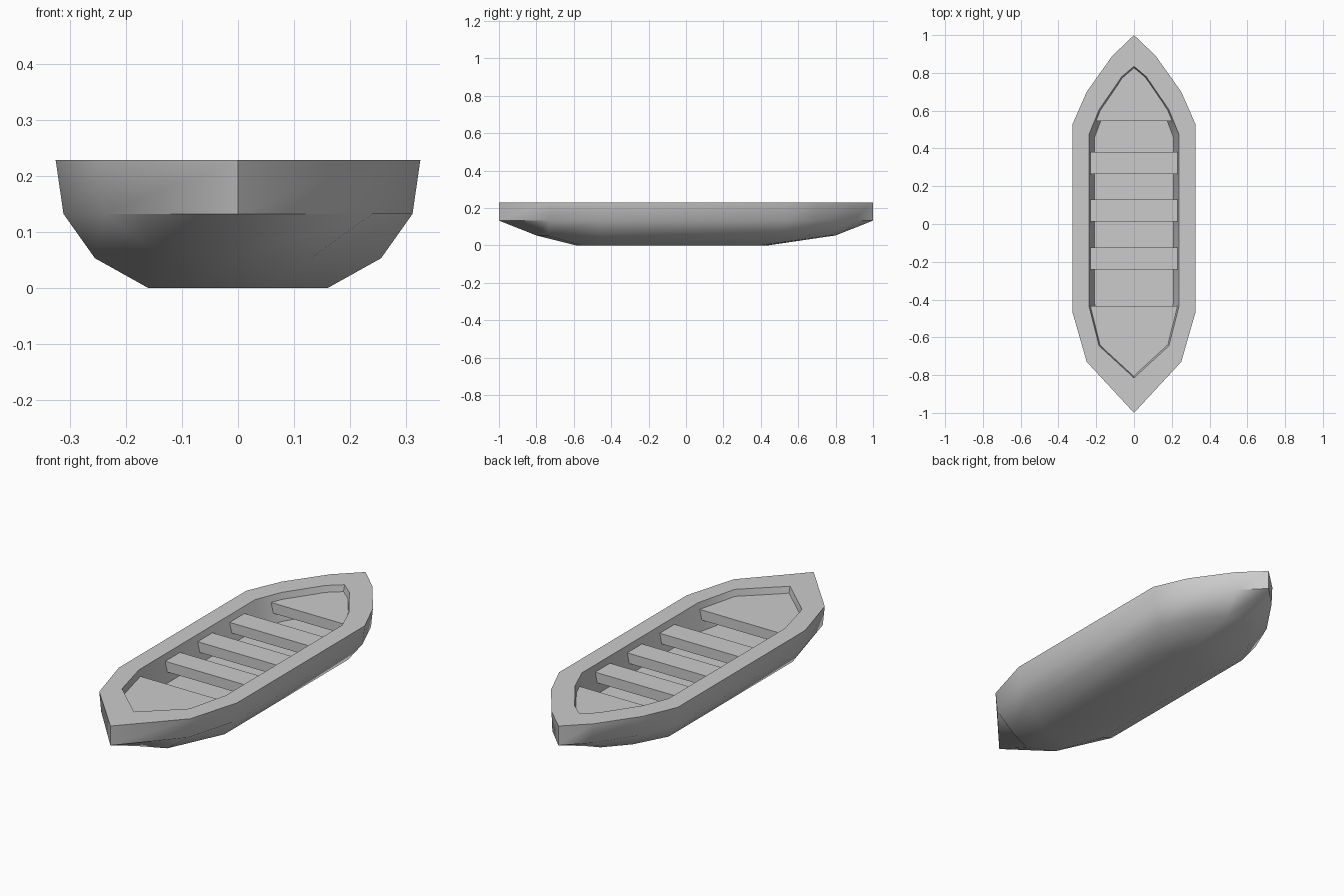
import bpy, bmesh, math

if "Cube" in bpy.data.objects:
    bpy.data.objects.remove(bpy.data.objects["Cube"], do_unlink=True)

gray = bpy.data.materials.new("plain_gray")
gray.use_nodes = True
COLOR = (0.6, 0.6, 0.6, 1)
gray.diffuse_color = COLOR
gray.node_tree.nodes["Principled BSDF"].inputs["Base Color"].default_value = COLOR


def mirrored(half):
    """Close a half outline, listed from bow to stern, across the centre line."""
    return half + [(-x, y) for x, y in reversed(half[1:-1])]


def add_loft(name, rings, smooth=False):
    """Skin a stack of (z, half outline) rings and cap both ends."""
    bm = bmesh.new()
    loops = [[bm.verts.new((x, y, z)) for x, y in mirrored(half)] for z, half in rings]
    for a, b in zip(loops, loops[1:]):
        n = len(a)
        for i in range(n):
            j = (i + 1) % n
            bm.faces.new((a[i], a[j], b[j], b[i]))
    bm.faces.new(loops[0])
    bm.faces.new(loops[-1])
    bmesh.ops.recalc_face_normals(bm, faces=bm.faces)
    mesh = bpy.data.meshes.new(name)
    bm.to_mesh(mesh)
    bm.free()
    obj = bpy.data.objects.new(name, mesh)
    bpy.context.collection.objects.link(obj)
    mesh.materials.append(gray)
    if smooth:
        bpy.ops.object.select_all(action='DESELECT')
        obj.select_set(True)
        bpy.context.view_layer.objects.active = obj
        bpy.ops.object.shade_smooth_by_angle(angle=math.radians(50))
    return obj


def scaled(half, sx, sy):
    return [(x * sx, y * sy) for x, y in half]


RIM, FLOOR, DECK, THICK = 0.228, 0.10, 0.197, 0.05

# Half outlines from bow to stern
keel = [(0, -.59), (.08, -.56), (.16, -.43), (.16, .33), (.1, .4), (.04, .43), (0, .44)]
bilge = [(0, -.8), (.13, -.74), (.255, -.47), (.255, .5), (.17, .66), (.07, .77), (0, .8)]
gunwale = [(0, -1), (.25, -.73), (.325, -.47), (.325, .53), (.25, .7), (.115, .89), (0, 1)]
opening = [(0, -.815), (.185, -.645), (.238, -.435), (.238, .475), (.185, .605), (.065, .78), (0, .835)]

# Hull: outside skin, flat rim, then down the inner walls to the floor
add_loft("hull", [
    (0, keel),
    (.053, bilge),
    (.132, scaled(gunwale, .957, 1)),
    (RIM, gunwale),
    (RIM, opening),
    (FLOOR, scaled(opening, .88, .96)),
], smooth=True)


def add_plate(name, half):
    add_loft(name, [(DECK - THICK, half), (DECK, half)])


# End decks, let into the hull walls
add_plate("bow_deck", opening[:3] + [(0, opening[2][1])])
add_plate("stern_deck", [(0, .545), (.21, .545)] + opening[4:])

# Three rowing benches
for label, y in (("front", -.182), ("middle", .072), ("rear", .323)):
    add_plate(label + "_bench", [(0, y - .058), (.236, y - .058), (.236, y + .058), (0, y + .058)])
